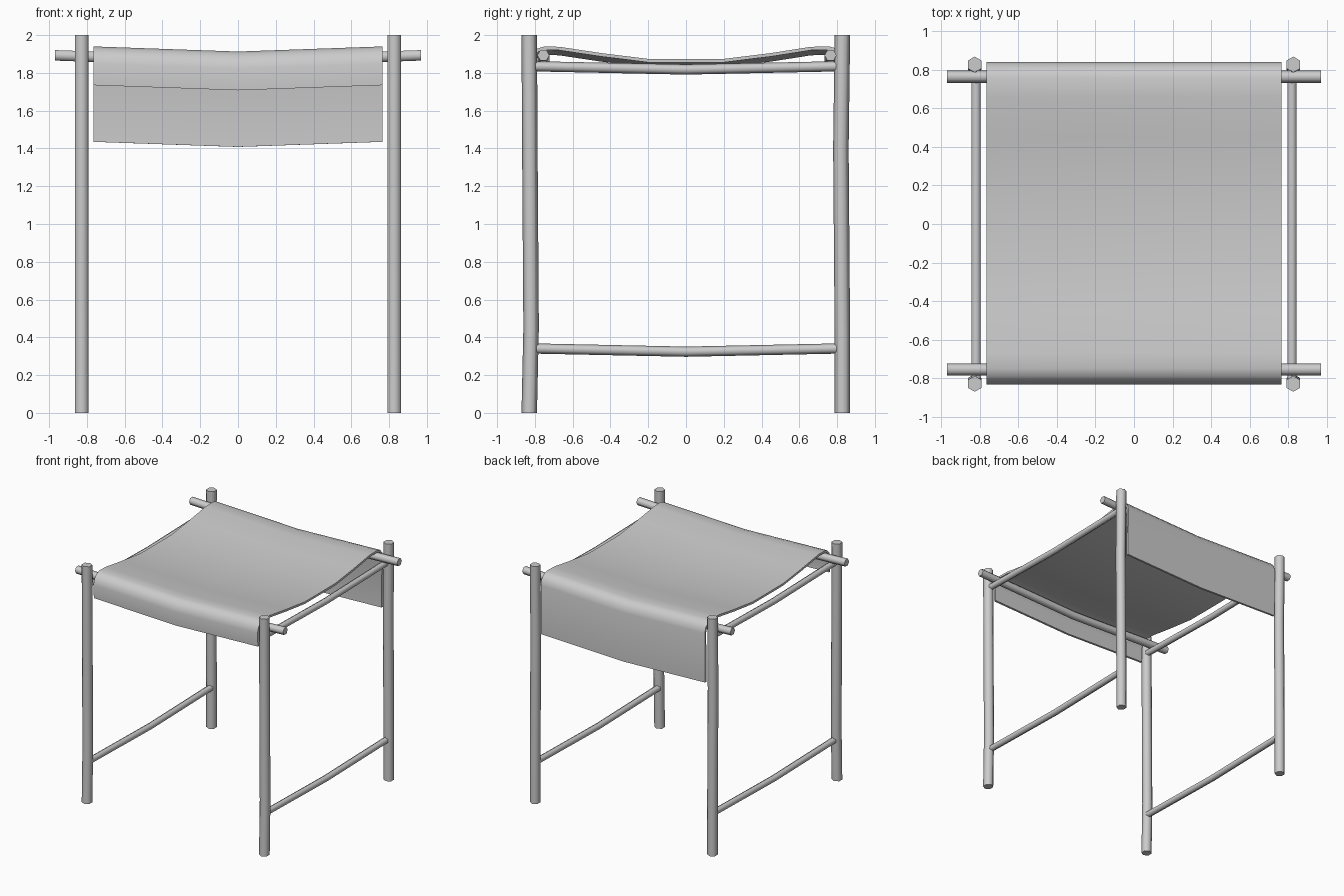
import bpy, bmesh, math
from mathutils import Vector

if "Cube" in bpy.data.objects:
    bpy.data.objects.remove(bpy.data.objects["Cube"])


def finish(name, bm, angle):
    bmesh.ops.recalc_face_normals(bm, faces=bm.faces)
    me = bpy.data.meshes.new(name)
    bm.to_mesh(me)
    bm.free()
    ob = bpy.data.objects.new(name, me)
    bpy.context.collection.objects.link(ob)
    bpy.ops.object.select_all(action='DESELECT')
    ob.select_set(True)
    bpy.context.view_layer.objects.active = ob
    bpy.ops.object.shade_smooth_by_angle(angle=math.radians(angle))
    return ob


def loft(name, rings, angle):
    """Skin a list of closed rings and cap both ends."""
    bm = bmesh.new()
    vs = [[bm.verts.new(p) for p in r] for r in rings]
    n = len(vs[0])
    for a, b in zip(vs, vs[1:]):
        for i in range(n):
            j = (i + 1) % n
            bm.faces.new((a[i], a[j], b[j], b[i]))
    bm.faces.new(vs[0])
    bm.faces.new(vs[-1])
    return finish(name, bm, angle)


def pole(name, path, r, u, v):
    """Six-sided pole; u and v span its cross-section."""
    u, v = Vector(u), Vector(v)
    ang = [i * math.pi / 3 for i in range(6)]
    rings = [[Vector(p) + r * (math.cos(a) * u + math.sin(a) * v) for a in ang]
             for p in path]
    return loft(name, rings, 65)


X, Y, Z = (1, 0, 0), (0, 1, 0), (0, 0, 1)

# Slightly bowed upright posts: (y, z)
front_path = [(-0.83, 0), (-0.82, 0.45), (-0.826, 1.3), (-0.83, 2)]
back_path = [(0.828, 0), (0.828, 0.4), (0.82, 1.4), (0.828, 2)]

for side, s in (("left", -1), ("right", 1)):
    x = 0.827 * s
    for end, path in (("front", front_path), ("back", back_path)):
        pole(f"{end}_{side}_post", [(x, y, z) for y, z in path], 0.041, Y, X)
    # Side rails, sagging at the middle
    for level, z in (("upper", 1.835), ("lower", 0.341)):
        pole(f"{level}_{side}_rail",
             [(0.82 * s, -0.81, z), (0.82 * s, 0, z - 0.017), (0.82 * s, 0.81, z)],
             0.027, Z, X)

# Cross bars that carry the cloth
for end, y in (("front", -0.755), ("back", 0.765)):
    pole(f"{end}_cross_bar",
         [(-0.97, y, 1.893), (0, y, 1.857), (0.97, y, 1.893)], 0.032, Y, Z)

# Cloth seat: outer profile (y, z) from front flap over the bars to back flap
profile = [(-0.828, 1.735), (-0.833, 1.85), (-0.82, 1.895), (-0.79, 1.928),
           (-0.75, 1.94), (-0.67, 1.938), (-0.45, 1.905), (-0.2, 1.874),
           (0.2, 1.874), (0.45, 1.905), (0.66, 1.938), (0.76, 1.94),
           (0.80, 1.928), (0.83, 1.895), (0.842, 1.85), (0.837, 1.435)]
pts = [Vector(p) for p in profile]
inner = []
for i, p in enumerate(pts):
    d = (pts[min(i + 1, len(pts) - 1)] - pts[max(i - 1, 0)]).normalized()
    inner.append(p + 0.018 * Vector((d.y, -d.x)))
outline = pts + inner[::-1]

bm = bmesh.new()
cols = [[bm.verts.new((x, p.x, p.y - sag)) for p in outline]
        for x, sag in ((-0.765, 0), (0, 0.027), (0.765, 0))]
n = len(outline)
for a, b in zip(cols, cols[1:]):
    for i in range(n):
        j = (i + 1) % n
        bm.faces.new((a[i], a[j], b[j], b[i]))
for c in (cols[0], cols[-1]):
    for i in range(n // 2 - 1):
        bm.faces.new((c[i], c[i + 1], c[n - 2 - i], c[n - 1 - i]))
finish("cloth_seat", bm, 50)
